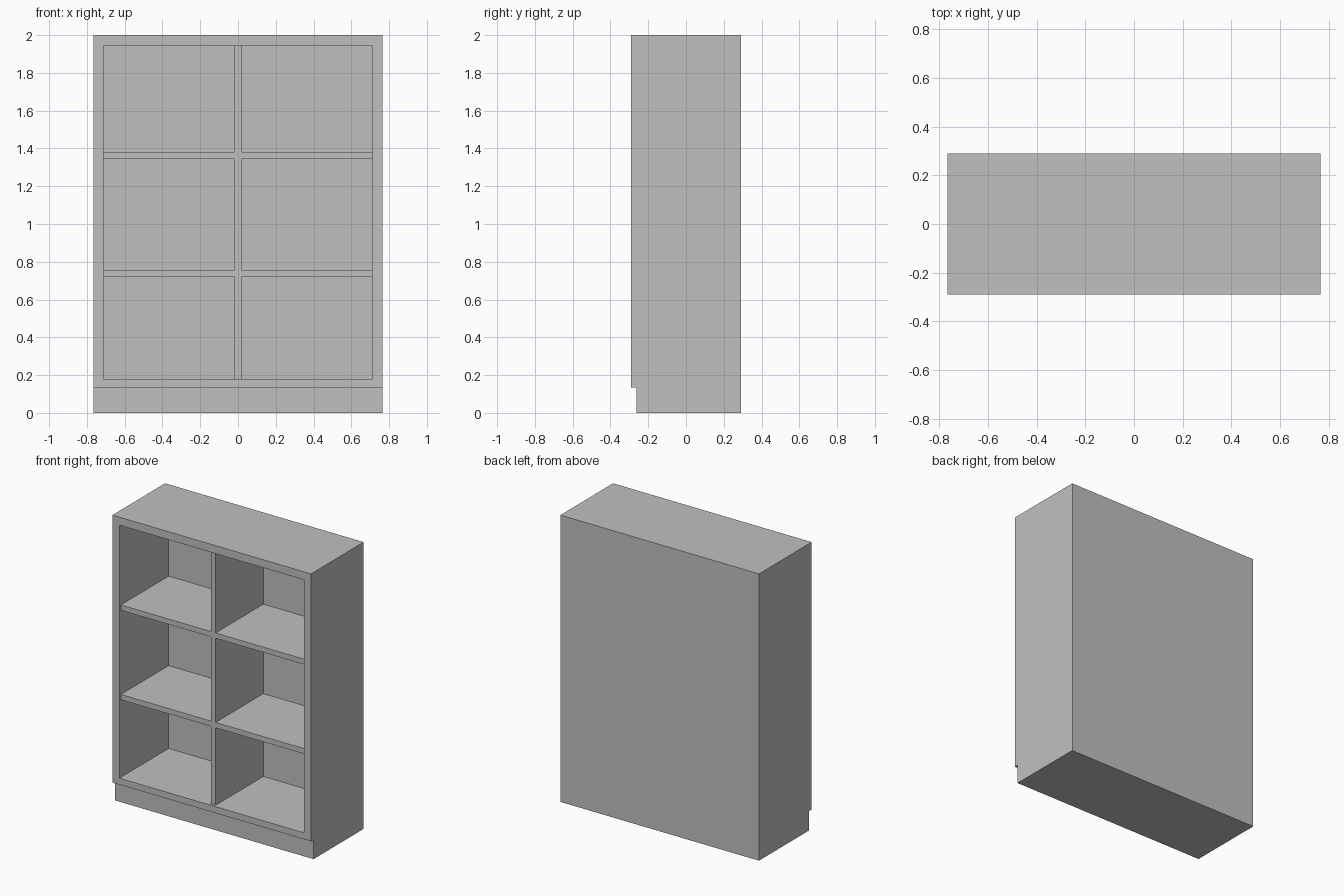
import bpy, bmesh

if "Cube" in bpy.data.objects:
    bpy.data.objects.remove(bpy.data.objects["Cube"])

grey = bpy.data.materials.new("light_grey")
grey.diffuse_color = (0.53, 0.53, 0.52, 1)
grey.use_nodes = True
grey.node_tree.nodes["Principled BSDF"].inputs["Base Color"].default_value = grey.diffuse_color

W, D, H = 0.766, 0.29, 2.0           # half width, half depth, height
TOE_Y, TOE_Z = -0.262, 0.135         # recessed plinth
IN_X, IN_LO, IN_HI = 0.712, 0.18, 1.944   # opening
BACK_Y, SHELF_Y = 0.253, -0.273      # inner back, front of shelves
HALF_T = 0.0185                      # half board thickness


def add_object(name, bm):
    bmesh.ops.recalc_face_normals(bm, faces=bm.faces)
    mesh = bpy.data.meshes.new(name)
    bm.to_mesh(mesh)
    bm.free()
    mesh.materials.append(grey)
    obj = bpy.data.objects.new(name, mesh)
    bpy.context.collection.objects.link(obj)
    return obj


def board(name, x0, x1, y0, y1, z0, z1):
    bm = bmesh.new()
    bmesh.ops.create_cube(bm, size=1)
    for v in bm.verts:
        v.co.x = x1 if v.co.x > 0 else x0
        v.co.y = y1 if v.co.y > 0 else y0
        v.co.z = z1 if v.co.z > 0 else z0
    return add_object(name, bm)


# Carcass: side profile with toe notch, extruded across the width
bm = bmesh.new()
profile = [(TOE_Y, 0), (D, 0), (D, H), (-D, H), (-D, TOE_Z), (TOE_Y, TOE_Z)]
side = bm.faces.new([bm.verts.new((-W, y, z)) for y, z in profile])
ext = bmesh.ops.extrude_face_region(bm, geom=[side])
bmesh.ops.translate(bm, vec=(2 * W, 0, 0),
                    verts=[g for g in ext["geom"] if isinstance(g, bmesh.types.BMVert)])
bmesh.ops.recalc_face_normals(bm, faces=bm.faces)

# Opening: inset the front face and push it back to the rear panel
front = min(bm.faces, key=lambda f: f.calc_center_median().y)
bmesh.ops.inset_region(bm, faces=[front], thickness=0.05)
for v in front.verts:
    v.co.x = IN_X if v.co.x > 0 else -IN_X
    v.co.z = IN_HI if v.co.z > 1 else IN_LO
back = bmesh.ops.extrude_discrete_faces(bm, faces=[front])["faces"][0]
for v in back.verts:
    v.co.y = BACK_Y
add_object("carcass", bm)

# Centre divider and shelves
board("centre_divider", -HALF_T, HALF_T, SHELF_Y, BACK_Y, IN_LO, IN_HI)
for level, z in (("lower", 0.739), ("upper", 1.363)):
    board(level + "_left_shelf", -IN_X, -HALF_T, SHELF_Y, BACK_Y, z - HALF_T, z + HALF_T)
    board(level + "_right_shelf", HALF_T, IN_X, SHELF_Y, BACK_Y, z - HALF_T, z + HALF_T)
